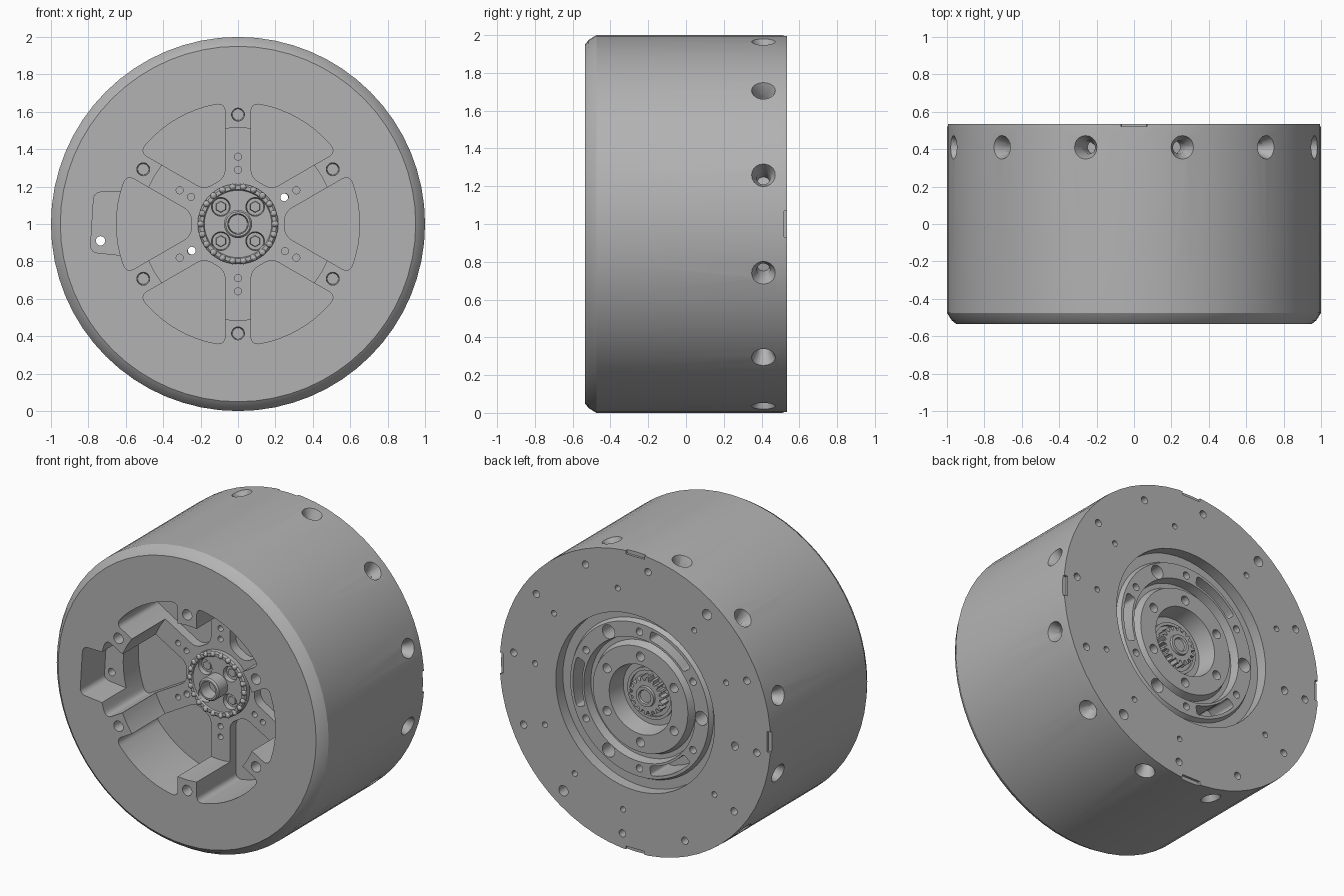
import bpy, bmesh, math
from math import sin, cos, radians, pi
from mathutils import Matrix, Vector

if "Cube" in bpy.data.objects:
    bpy.data.objects.remove(bpy.data.objects["Cube"])

metal = bpy.data.materials.new("machined_grey")
metal.use_nodes = True
GREY = (0.45, 0.45, 0.45, 1)
metal.diffuse_color = GREY
metal.node_tree.nodes["Principled BSDF"].inputs["Base Color"].default_value = GREY


def polar(r, deg, y=0.0):
    """Point at a radius and angle around the wheel axis."""
    return Vector((r * cos(radians(deg)), y, 1 + r * sin(radians(deg))))


def lathe(bm, profile, n=64):
    """Revolve (y, r) points around the axis; r = 0 closes an end."""
    rings = []
    for y, r in profile:
        if r == 0:
            rings.append([bm.verts.new((0, y, 1))])
        else:
            rings.append([bm.verts.new(polar(r, 360 * i / n, y)) for i in range(n)])
    faces = []
    for a, b in zip(rings, rings[1:]):
        for i in range(n):
            j = (i + 1) % n
            if len(a) == 1:
                faces.append(bm.faces.new((a[0], b[i], b[j])))
            elif len(b) == 1:
                faces.append(bm.faces.new((a[i], b[0], a[j])))
            else:
                faces.append(bm.faces.new((a[i], b[i], b[j], a[j])))
    bmesh.ops.recalc_face_normals(bm, faces=faces)


def disc(bm, r, y0, y1, n=48):
    lathe(bm, [(y0, 0), (y0, r), (y1, r), (y1, 0)], n)


def drill(bm, pos, direction, r1, r2, depth, n=20):
    """Cylinder or cone running from just outside pos along direction."""
    d = Vector(direction).normalized()
    mat = Matrix.Translation(Vector(pos) + d * depth / 2) @ d.to_track_quat('Z', 'Y').to_matrix().to_4x4()
    bmesh.ops.create_cone(bm, cap_ends=True, segments=n, radius1=r1, radius2=r2,
                          depth=depth, matrix=mat)


def prism(bm, pts, y0, y1, rounded=(), offset=0.04):
    """Extrude an outline along y, rounding the chosen corners."""
    tmp = bmesh.new()
    verts = [tmp.verts.new((p.x, y0, p.z)) for p in pts]
    tmp.faces.new(verts)
    if rounded:
        bmesh.ops.bevel(tmp, geom=[verts[i] for i in rounded], offset=offset,
                        segments=5, profile=0.5, affect='VERTICES')
    ext = bmesh.ops.extrude_face_region(tmp, geom=tmp.faces[:])
    moved = [v for v in ext["geom"] if isinstance(v, bmesh.types.BMVert)]
    bmesh.ops.translate(tmp, verts=moved, vec=(0, y1 - y0, 0))
    bmesh.ops.recalc_face_normals(tmp, faces=tmp.faces[:])
    me = bpy.data.meshes.new("temp")
    tmp.to_mesh(me)
    tmp.free()
    bm.from_mesh(me)
    bpy.data.meshes.remove(me)


def finish(name, bm):
    me = bpy.data.meshes.new(name)
    bm.to_mesh(me)
    bm.free()
    me.materials.append(metal)
    ob = bpy.data.objects.new(name, me)
    bpy.context.scene.collection.objects.link(ob)
    return ob


def smooth(ob):
    for p in ob.data.polygons:
        p.use_smooth = True
    ob.data.set_sharp_from_angle(angle=radians(28))


def carve(ob, bm):
    """Subtract the cutter mesh and bake the result."""
    cutter = finish("cutter", bm)
    cutter.hide_render = True
    mod = ob.modifiers.new("carve", 'BOOLEAN')
    mod.operation, mod.solver, mod.use_self = 'DIFFERENCE', 'EXACT', True
    mod.object = cutter
    dg = bpy.context.evaluated_depsgraph_get()
    me = bpy.data.meshes.new_from_object(ob.evaluated_get(dg))
    ob.modifiers.clear()
    ob.data = me
    bpy.data.objects.remove(cutter)


FRONT, BACK, SPOKE, FLOOR = -0.535, 0.535, -0.185, -0.12
SIX = range(0, 360, 60)

# Wheel drum with the stepped back hub
bm = bmesh.new()
lathe(bm, [(FRONT, 0), (FRONT, 0.95), (-0.515, 0.975), (-0.475, 1), (0.495, 1), (BACK, 0.998),
           (BACK, 0.585), (0.46, 0.585), (0.46, 0.525), (0.49, 0.51), (0.49, 0.41),
           (0.43, 0.40), (0.43, 0.37), (0.48, 0.35), (0.48, 0.23), (0.36, 0.21), (0.36, 0)])
drum = finish("wheel_drum", bm)

# Front pockets between the lugs, with raised spokes
cut = bmesh.new()
disc(cut, 0.515, -0.6, SPOKE)
for a in SIX:
    half, tip, rim = 0.07, 0.25, 0.65
    side = math.degrees(math.asin(half / rim))
    w = (tip - 2 * half) * math.tan(radians(30))
    spread = math.degrees(math.atan2(w, tip))
    pts = [polar(math.hypot(tip, w), a - spread)]
    steps = 10
    pts += [polar(rim, a - 30 + side + (60 - 2 * side) * i / steps) for i in range(steps + 1)]
    pts.append(polar(math.hypot(tip, w), a + spread))
    prism(cut, pts, -0.6, FLOOR, rounded=(0, 1, steps + 1, steps + 2))
    # Lug bolt and spoke holes
    drill(cut, polar(0.585, a + 30, FRONT - 0.01), (0, 1, 0), 0.035, 0.03, 0.12)
    for r in (0.29, 0.36):
        drill(cut, polar(r, a + 30, SPOKE - 0.01), (0, 1, 0), 0.019, 0.019, 0.1, 14)

# Valve notch and through holes
notch = [Vector((x, 0, z)) for x, z in ((-0.79, 0.85), (-0.6, 0.83), (-0.6, 1.17), (-0.77, 1.17))]
prism(cut, notch, -0.6, -0.28, rounded=(0, 3), offset=0.035)
drill(cut, (-0.735, -0.6, 0.91), (0, 1, 0), 0.025, 0.025, 1.3)
for a in (30, 210):
    drill(cut, polar(0.285, a, -0.6), (0, 1, 0), 0.021, 0.021, 1.3)

# Countersunk side bolt holes
for k in range(12):
    a = 15 + 30 * k
    inward = -(polar(1, a) - Vector((0, 0, 1)))
    drill(cut, polar(1.02, a, 0.41), inward, 0.072, 0.035, 0.085)
    drill(cut, polar(1.0, a, 0.41), inward, 0.035, 0.035, 0.17)

# Back bolt circles and rim marks
back = (0, -1, 0)
for k in range(12):
    big = 0.034 if k % 6 == 4 else 0.024
    drill(cut, polar(0.9, 6 + 30 * k, BACK + 0.01), back, big, big, 0.1)
for a in (5, 36, 80, 126, 155, 188, 218, 277, 307, 334):
    drill(cut, polar(0.74, a, BACK + 0.01), back, 0.019, 0.019, 0.1, 14)
for a in range(0, 360, 90):
    prism(cut, [polar(r, a + s) for r, s in ((0.975, -4), (1.03, -4), (1.03, 4), (0.975, 4))],
          0.52, 0.56)

# Back ring: curved slots, large and small holes; hub disc holes
for a in (0, 120, 240):
    arc = range(-20, 21, 5)
    outline = [polar(0.49, a + s) for s in arc] + [polar(0.425, a - s) for s in arc]
    n = len(outline)
    prism(cut, outline, 0.3, 0.55, rounded=(0, n // 2 - 1, n // 2, n - 1), offset=0.018)
    drill(cut, polar(0.455, a + 60, 0.5), back, 0.046, 0.046, 0.15)
for a in SIX:
    drill(cut, polar(0.455, a + 30, 0.5), back, 0.024, 0.024, 0.1)
    drill(cut, polar(0.285, a + 30, 0.49), back, 0.03, 0.03, 0.08)
carve(drum, cut)
smooth(drum)

# Front hub plate with four recessed screws
bm = bmesh.new()
lathe(bm, [(SPOKE + 0.02, 0), (SPOKE + 0.02, 0.215), (-0.215, 0.215), (-0.225, 0.205),
           (-0.225, 0.185), (-0.215, 0.18), (-0.215, 0)])
hub = finish("hub_plate", bm)
cut = bmesh.new()
for a in range(45, 360, 90):
    drill(cut, polar(0.13, a, -0.225), (0, 1, 0), 0.052, 0.045, 0.045)
carve(hub, cut)
smooth(hub)

bm = bmesh.new()
for a in range(45, 360, 90):
    drill(bm, polar(0.13, a, -0.195), (0, 1, 0), 0.028, 0.034, 0.02, 6)
smooth(finish("hub_screws", bm))

# Ring of beads around the hub plate
bm = bmesh.new()
for k in range(22):
    bmesh.ops.create_uvsphere(bm, u_segments=10, v_segments=6, radius=0.018,
                              matrix=Matrix.Translation(polar(0.2, 360 * k / 22, -0.222)))
smooth(finish("hub_beads", bm))

# Hollow axle sleeve at the front
bm = bmesh.new()
lathe(bm, [(-0.2, 0), (-0.2, 0.075), (-0.305, 0.075), (-0.315, 0.066), (-0.315, 0.055),
           (-0.23, 0.05), (-0.23, 0)], 32)
smooth(finish("axle_sleeve", bm))

# Splined shaft end at the back
bm = bmesh.new()
teeth = 18
outline = []
for k in range(teeth):
    for f, r in ((0, 0.1), (0.3, 0.1), (0.5, 0.125), (0.8, 0.125)):
        outline.append(polar(r, 360 * (k + f) / teeth))
prism(bm, outline, 0.34, 0.42)
lathe(bm, [(0.35, 0.15), (0.375, 0.15), (0.375, 0.17), (0.35, 0.17), (0.35, 0.15)], 40)
lathe(bm, [(0.41, 0.0), (0.41, 0.07), (0.435, 0.065), (0.435, 0.045), (0.425, 0.04), (0.425, 0)], 32)
smooth(finish("splined_shaft", bm))
